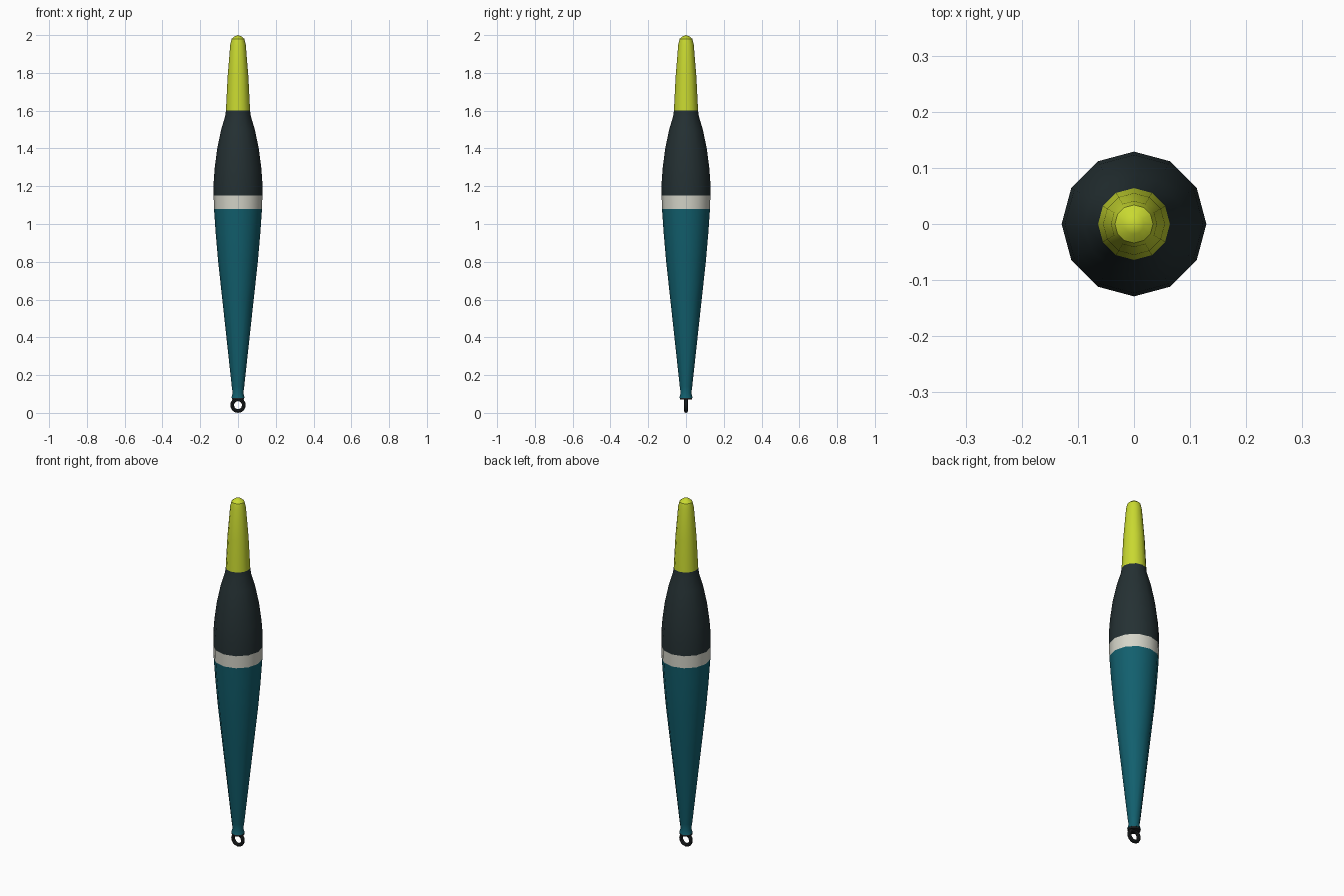
import bpy, bmesh, math

if "Cube" in bpy.data.objects:
    bpy.data.objects.remove(bpy.data.objects["Cube"])

SIDES = 12

def material(name, rgb):
    m = bpy.data.materials.new(name)
    m.diffuse_color = (*rgb, 1)
    m.use_nodes = True
    m.node_tree.nodes["Principled BSDF"].inputs["Base Color"].default_value = m.diffuse_color
    return m

yellow = material("fluorescent yellow", (0.58, 0.69, 0.03))
black = material("charcoal", (0.018, 0.03, 0.033))
white = material("off white", (0.66, 0.66, 0.58))
teal = material("deep teal", (0.006, 0.115, 0.155))
metal = material("dark metal", (0.012, 0.015, 0.016))

def finish(name, bm, mat):
    bmesh.ops.recalc_face_normals(bm, faces=bm.faces[:])
    me = bpy.data.meshes.new(name)
    bm.to_mesh(me)
    bm.free()
    me.materials.append(mat)
    ob = bpy.data.objects.new(name, me)
    bpy.context.collection.objects.link(ob)
    bpy.ops.object.select_all(action='DESELECT')
    ob.select_set(True)
    bpy.context.view_layer.objects.active = ob
    bpy.ops.object.shade_smooth_by_angle(angle=math.radians(35))
    return ob

def lathe(name, profile, mat, cap_bottom=False, cap_top=False):
    """Revolve (radius, height) pairs; radius 0 makes a pole."""
    bm = bmesh.new()
    rings = []
    for r, z in profile:
        n = SIDES if r > 0 else 1
        rings.append([bm.verts.new((r * math.cos(2 * math.pi * i / SIDES),
                                    r * math.sin(2 * math.pi * i / SIDES), z))
                      for i in range(n)])
    for a, b in zip(rings, rings[1:]):
        for i in range(SIDES):
            j = (i + 1) % SIDES
            if len(b) == 1:
                bm.faces.new((a[i], a[j], b[0]))
            else:
                bm.faces.new((a[i], a[j], b[j], b[i]))
    if cap_bottom:
        bm.faces.new(rings[0])
    if cap_top:
        bm.faces.new(rings[-1])
    return finish(name, bm, mat)

# Tapered lower body with flared foot
lathe("lower_body", [(0.035, 0.08), (0.028, 0.105), (0.033, 0.14), (0.083, 0.6),
                     (0.105, 0.8), (0.118, 0.95), (0.127, 1.08)], teal, cap_bottom=True)
# Painted band
lathe("white_band", [(0.127, 1.08), (0.129, 1.15)], white)
# Dark shoulder
lathe("upper_body", [(0.129, 1.15), (0.129, 1.22), (0.123, 1.3), (0.110, 1.4),
                     (0.089, 1.5), (0.068, 1.57), (0.064, 1.6)], black)
# Bright antenna tip
lathe("antenna_tip", [(0.064, 1.6), (0.055, 1.78), (0.041, 1.95), (0.034, 1.98),
                      (0.018, 1.993), (0, 2.0)], yellow)
# Collar under the foot
lathe("foot_collar", [(0.033, 0.07), (0.033, 0.081)], metal, cap_bottom=True, cap_top=True)

# Line eye: a ring standing in the xz plane
bm = bmesh.new()
R, t, N, M = 0.031, 0.010, 16, 8
rows = []
for i in range(N):
    a = 2 * math.pi * i / N
    row = []
    for k in range(M):
        b = 2 * math.pi * k / M
        d = R + t * math.cos(b)
        row.append(bm.verts.new((d * math.cos(a), t * math.sin(b), R + t + d * math.sin(a))))
    rows.append(row)
for i in range(N):
    for k in range(M):
        p, q, l = rows[i], rows[(i + 1) % N], (k + 1) % M
        bm.faces.new((p[k], q[k], q[l], p[l]))
finish("line_eye", bm, metal)
